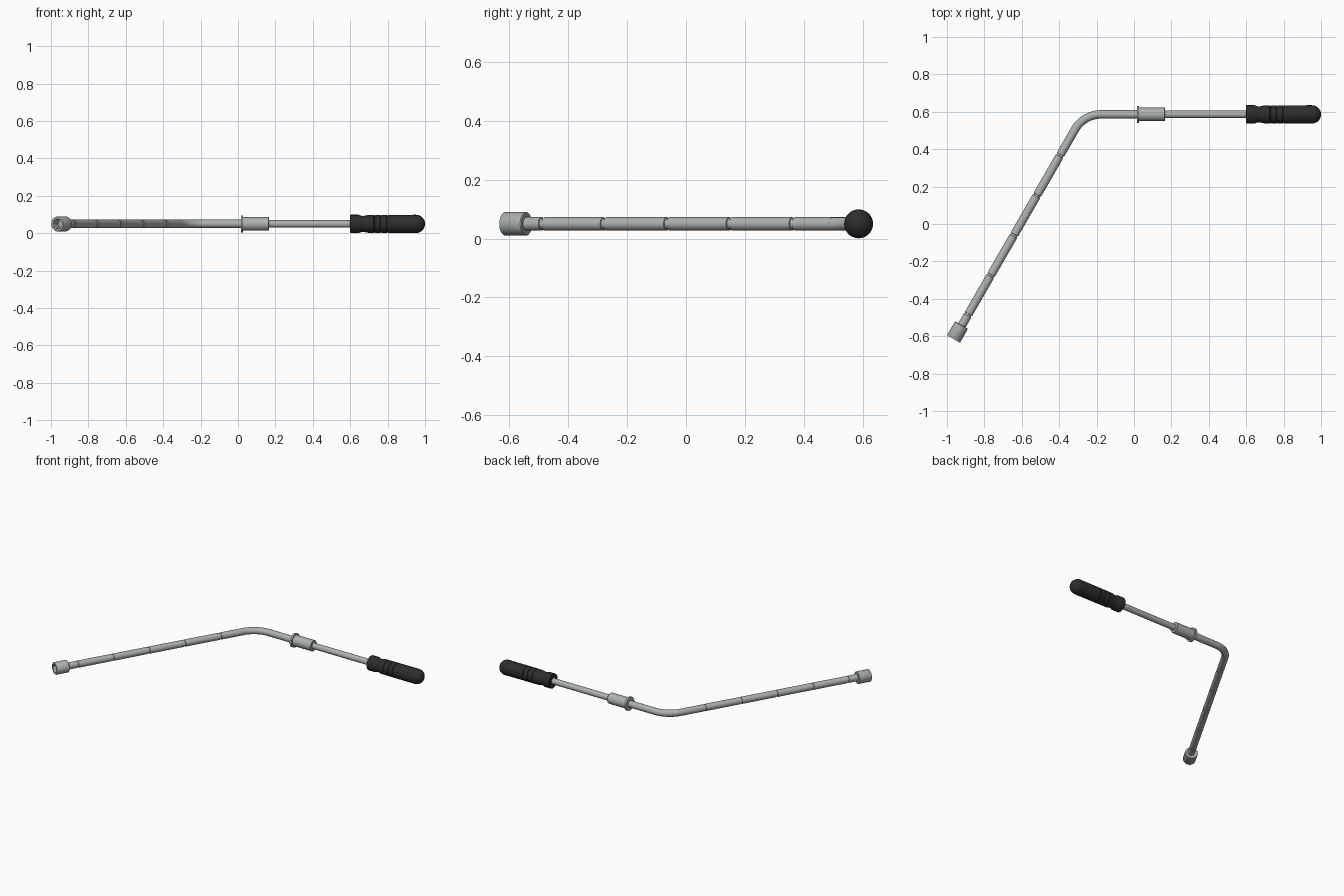
import bpy, bmesh, math
from mathutils import Vector, Matrix

if "Cube" in bpy.data.objects:
    bpy.data.objects.remove(bpy.data.objects["Cube"])

Z = 0.05                                   # height of the centre line
Y = 0.586                                  # y of the straight handle
CORNER = Vector((-0.269, Y, Z))            # where the two legs would meet
LEG = Vector((-0.5, -math.sqrt(0.75), 0))  # direction of the slanted leg
TIP = Vector((-0.965, -0.615, Z))          # open end of the socket


def material(name, rgb):
    m = bpy.data.materials.new(name)
    m.diffuse_color = (*rgb, 1)
    m.use_nodes = True
    m.node_tree.nodes["Principled BSDF"].inputs["Base Color"].default_value = m.diffuse_color
    return m


steel = material("steel grey", (0.42, 0.44, 0.44))
rubber = material("black rubber", (0.026, 0.026, 0.026))


def finish(obj, mat):
    obj.data.materials.append(mat)
    bpy.context.view_layer.objects.active = obj
    obj.select_set(True)
    bpy.ops.object.shade_smooth_by_angle(angle=math.radians(35))
    obj.select_set(False)
    return obj


def lathe(name, origin, direction, profile, mat, sides=40, inner_hex=0):
    """Spin (distance, radius) points round an axis; the last inner_hex rings are six-sided."""
    rot = Vector(direction).to_track_quat('Z', 'Y').to_matrix().to_4x4()
    bm = bmesh.new()
    rings = []
    for i, (d, r) in enumerate(profile):
        hexed = i >= len(profile) - inner_hex
        ring = []
        for k in range(sides):
            a = 2 * math.pi * k / sides
            rad = r
            if hexed:
                rad = r / math.cos((a % (math.pi / 3)) - math.pi / 6)
            ring.append(bm.verts.new((rad * math.cos(a), rad * math.sin(a), d)))
        rings.append(ring)
    for a, b in zip(rings, rings[1:]):
        for k in range(sides):
            n = (k + 1) % sides
            bm.faces.new((a[k], a[n], b[n], b[k]))
    bm.faces.new(rings[0][::-1])
    bm.faces.new(rings[-1])
    bmesh.ops.recalc_face_normals(bm, faces=bm.faces)
    bm.transform(Matrix.Translation(origin) @ rot)
    me = bpy.data.meshes.new(name)
    bm.to_mesh(me)
    bm.free()
    obj = bpy.data.objects.new(name, me)
    bpy.context.collection.objects.link(obj)
    return finish(obj, mat)


# bent tube: short straight piece and a rounded 60 degree elbow
R = 0.16
T = R * math.tan(math.radians(30))
points = [Vector((0.03, Y, Z))]
for i in range(17):
    a = math.radians(90 + 60 * i / 16)
    points.append(Vector((CORNER.x + T + R * math.cos(a), Y - R + R * math.sin(a), Z)))
elbow_end = points[-1]
points.append(elbow_end + LEG * 0.02)
curve = bpy.data.curves.new("elbow_tube", 'CURVE')
curve.dimensions = '3D'
curve.bevel_depth = 0.0225
curve.bevel_resolution = 8
curve.use_fill_caps = True
spline = curve.splines.new('POLY')
spline.points.add(len(points) - 1)
for p, co in zip(spline.points, points):
    p.co = (*co, 1)
tube = bpy.data.objects.new("elbow_tube", curve)
bpy.context.collection.objects.link(tube)
bpy.context.view_layer.objects.active = tube
tube.select_set(True)
bpy.ops.object.convert(target='MESH')
finish(bpy.context.view_layer.objects.active, steel)

# slanted tube with evenly spaced grooves
profile = [(0.01, 0.0225)]
for y in (0.366, 0.152, -0.06, -0.275, -0.485):
    d = (elbow_end.y - y) / -LEG.y
    profile += [(d - 0.006, 0.0225), (d - 0.005, 0.0185), (d + 0.005, 0.0185), (d + 0.006, 0.0225)]
profile.append(((TIP - elbow_end).length - 0.055, 0.0225))
lathe("grooved_tube", elbow_end, LEG, profile, steel)

# socket with a hexagonal recess
lathe("socket", TIP, -LEG, [(0.086, 0.022), (0.086, 0.037), (0.083, 0.04), (0.003, 0.04),
      (0.0, 0.038), (0.0, 0.027), (0.004, 0.0235), (0.05, 0.0235)], steel, sides=48, inner_hex=2)

# thinner handle rod
lathe("handle_rod", (0.02, Y, Z), (1, 0, 0), [(0, 0.02), (0.6, 0.02)], steel)

# collar sleeve with a flange
lathe("sleeve", (0.015, Y, Z), (1, 0, 0), [(0, 0.023), (0, 0.046), (0.013, 0.046), (0.013, 0.036),
      (0.149, 0.036), (0.151, 0.034), (0.151, 0.02)], steel)

# ribbed rubber grip with a domed end
grip = [(0.0, 0.02), (0.0, 0.047), (0.002, 0.049), (0.045, 0.049), (0.058, 0.044), (0.07, 0.0425),
        (0.085, 0.045), (0.098, 0.048), (0.122, 0.048)]
for d in (0.125, 0.16, 0.195):
    grip += [(d, 0.0485), (d + 0.002, 0.046), (d + 0.006, 0.046), (d + 0.008, 0.0485)]
for i in range(12):
    a = math.radians(7.8 * i)
    grip.append((0.351 + 0.049 * math.sin(a), 0.049 * math.cos(a)))
grip.append((0.4, 0.001))
lathe("grip", (0.6, Y, Z), (1, 0, 0), grip, rubber)
